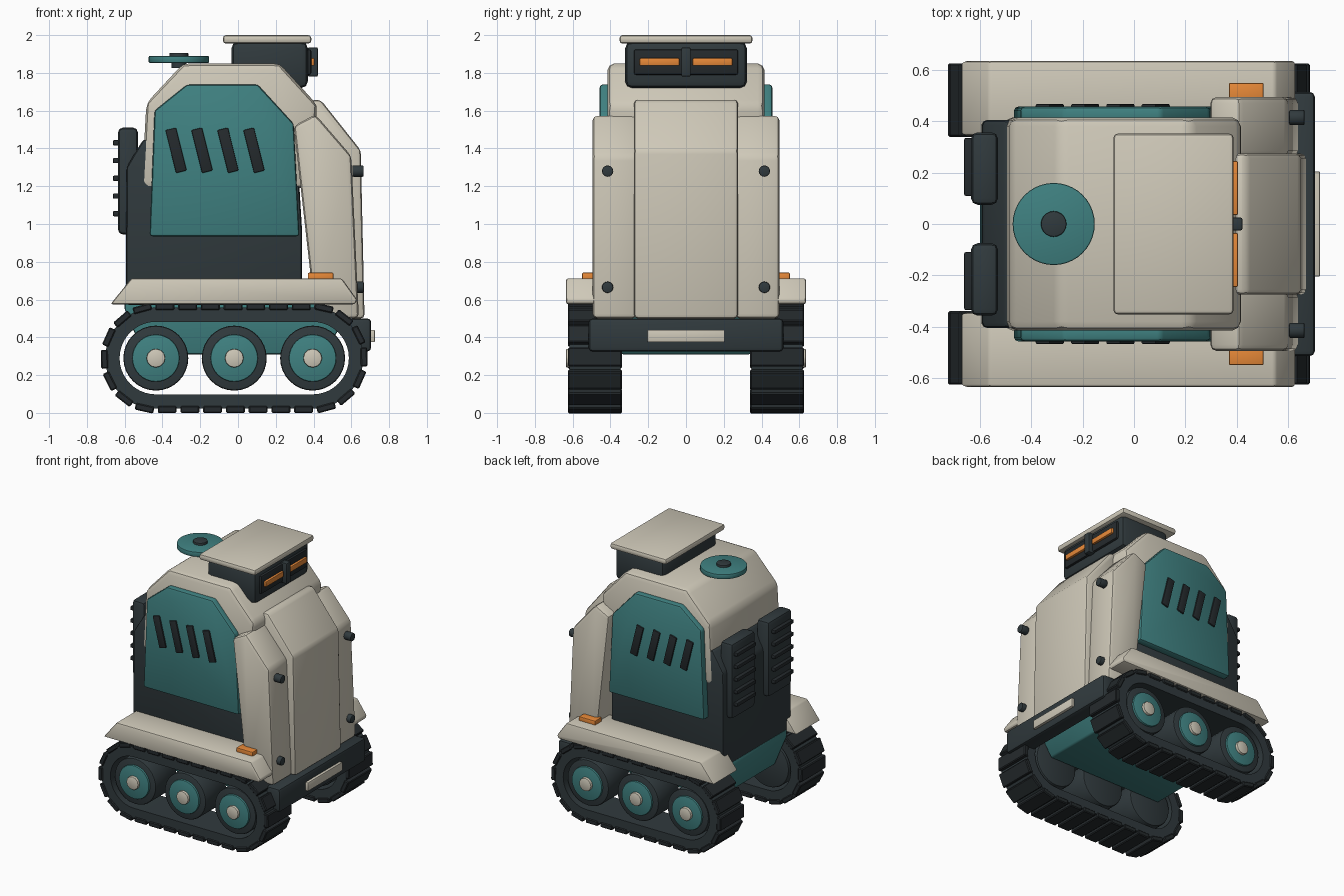
import bpy, bmesh, math
from mathutils import Matrix, Vector

if "Cube" in bpy.data.objects:
    bpy.data.objects.remove(bpy.data.objects["Cube"])


def material(name, rgb):
    m = bpy.data.materials.new(name)
    m.diffuse_color = (*rgb, 1)
    m.use_nodes = True
    m.node_tree.nodes["Principled BSDF"].inputs["Base Color"].default_value = m.diffuse_color
    return m


CREAM = material("cream", (0.62, 0.58, 0.48))
TEAL = material("teal", (0.05, 0.22, 0.22))
DARK = material("dark", (0.03, 0.042, 0.047))
BLACK = material("black", (0.018, 0.023, 0.026))
ORANGE = material("orange", (0.8, 0.25, 0.04))


def finish(bm, name, mat, bevel=0.0, seg=2):
    bmesh.ops.recalc_face_normals(bm, faces=bm.faces)
    if bevel:
        sharp = [e for e in bm.edges if e.calc_face_angle(0) > math.radians(25)]
        bmesh.ops.bevel(bm, geom=sharp, offset=bevel, segments=seg, profile=0.5,
                        affect='EDGES', clamp_overlap=True)
    me = bpy.data.meshes.new(name)
    bm.to_mesh(me)
    bm.free()
    me.materials.append(mat)
    ob = bpy.data.objects.new(name, me)
    bpy.context.collection.objects.link(ob)
    bpy.ops.object.select_all(action='DESELECT')
    ob.select_set(True)
    bpy.context.view_layer.objects.active = ob
    bpy.ops.object.shade_smooth_by_angle(angle=math.radians(32))
    return ob


def prism(name, pts, y0, y1, mat, bevel=0.0):
    """Extrude an x/z outline from y0 to y1."""
    bm = bmesh.new()
    a = [bm.verts.new((x, y0, z)) for x, z in pts]
    b = [bm.verts.new((x, y1, z)) for x, z in pts]
    bm.faces.new(a)
    bm.faces.new(b)
    for i in range(len(pts)):
        j = (i + 1) % len(pts)
        bm.faces.new((a[i], a[j], b[j], b[i]))
    return finish(bm, name, mat, bevel)


def box(name, x0, x1, y0, y1, z0, z1, mat, bevel=0.0):
    return prism(name, [(x0, z0), (x1, z0), (x1, z1), (x0, z1)], y0, y1, mat, bevel)


def disc(name, center, radius, depth, axis, mat, bevel=0.0, sides=32):
    bm = bmesh.new()
    rot = Vector((0, 0, 1)).rotation_difference(Vector(axis)).to_matrix().to_4x4()
    bmesh.ops.create_cone(bm, cap_ends=True, segments=sides, radius1=radius, radius2=radius,
                          depth=depth, matrix=Matrix.Translation(center) @ rot)
    return finish(bm, name, mat, bevel)


XA, XB, ZC = -0.435, 0.395, 0.29     # end wheel centres of the tracks


def stadium(r, s):
    """Point and angle at fraction s around a track loop of radius r."""
    L, A = XB - XA, math.pi * r
    d = (s % 1) * 2 * (L + A)
    if d < L:
        return XA + d, ZC - r, -math.pi / 2
    d -= L
    if d < A:
        t = d / r - math.pi / 2
        return XB + r * math.cos(t), ZC + r * math.sin(t), t
    d -= A
    if d < L:
        return XB - d, ZC + r, math.pi / 2
    t = (d - L) / r + math.pi / 2
    return XA + r * math.cos(t), ZC + r * math.sin(t), t


def loop_points(r, n=20):
    right = [-math.pi / 2 + math.pi * i / n for i in range(n + 1)]
    return ([(XB + r * math.cos(t), ZC + r * math.sin(t)) for t in right]
            + [(XA - r * math.cos(t), ZC - r * math.sin(t)) for t in right])


def track_belt(name, y0, y1):
    bm = bmesh.new()
    rings = [[bm.verts.new((x, y, z)) for x, z in loop_points(r)]
             for r, y in ((0.268, y0), (0.268, y1), (0.192, y1), (0.192, y0))]
    n = len(rings[0])
    for k in range(4):
        p, q = rings[k], rings[(k + 1) % 4]
        for i in range(n):
            j = (i + 1) % n
            bm.faces.new((p[i], p[j], q[j], q[i]))
    finish(bm, name, DARK)


def track_cleats(name, y, count=28):
    bm = bmesh.new()
    for i in range(count):
        x, z, t = stadium(0.272, (i + 0.5) / count)
        m = (Matrix.Translation((x, y, z)) @ Matrix.Rotation(-t, 4, 'Y')
             @ Matrix.Diagonal((0.036, 0.285, 0.1, 1)))
        bmesh.ops.create_cube(bm, size=1, matrix=m)
    finish(bm, name, BLACK, 0.006, 1)


# hull: chassis, dark core, cream upper shell
prism("chassis", [(-0.6, 0.6), (-0.6, 0.55), (-0.5, 0.31), (0.45, 0.31), (0.54, 0.45), (0.54, 0.6)],
      -0.345, 0.345, TEAL, 0.012)
prism("core_body", [(-0.595, 0.57), (0.34, 0.57), (0.34, 0.95), (0.31, 1.45), (-0.5, 1.45), (-0.555, 1.36), (-0.59, 1.3)],
      -0.405, 0.405, DARK, 0.02)
prism("upper_shell", [(-0.51, 1.19), (-0.485, 1.64), (-0.29, 1.85), (0.22, 1.85), (0.42, 1.63), (0.38, 1.19)],
      -0.415, 0.415, CREAM, 0.035)

# front armour
prism("front_center_plate", [(0.3, 1.55), (0.40, 1.66), (0.44, 1.655), (0.65, 1.39), (0.67, 0.5), (0.43, 0.5)],
      -0.275, 0.275, CREAM, 0.02)
box("bumper", 0.585, 0.705, -0.515, 0.515, 0.325, 0.5, DARK, 0.02)
box("bumper_plate", 0.69, 0.725, -0.205, 0.205, 0.375, 0.44, CREAM, 0.005)

for s, side in ((-1, "front"), (1, "back")):
    prism(f"{side}_shoulder_plate", [(0.295, 1.52), (0.41, 1.58), (0.6, 1.36), (0.64, 0.5), (0.41, 0.5)],
          s * 0.26, s * 0.495, CREAM, 0.025)
    for z in (0.665, 1.28):
        disc(f"{side}_bolt", (0.635, s * 0.415, z), 0.03, 0.06, (1, 0, 0), DARK, 0.006, 16)

    # side panel with slanted louvers
    prism(f"{side}_side_panel", [(-0.468, 0.935), (-0.442, 1.6), (-0.27, 1.738), (0.105, 1.738), (0.295, 1.53), (0.325, 0.935)],
          s * 0.39, s * 0.457, TEAL, 0.015)
    for i in range(4):
        cx, cz, t = -0.328 + 0.1375 * i, 1.39, math.radians(14)
        pts = [(cx + u * math.cos(t) - v * math.sin(t), cz + u * math.sin(t) + v * math.cos(t))
               for u, v in ((-0.029, -0.117), (0.029, -0.117), (0.029, 0.117), (-0.029, 0.117))]
        prism(f"{side}_louver", pts, s * 0.44, s * 0.468, BLACK, 0.006)

    # rear radiator with fins
    box(f"{side}_radiator", -0.635, -0.53, s * 0.075, s * 0.357, 0.945, 1.51, DARK, 0.025)
    for z in (1.055, 1.148, 1.242, 1.336, 1.43):
        box(f"{side}_radiator_fin", -0.662, -0.62, s * 0.11, s * 0.335, z - 0.014, z + 0.014, BLACK, 0.006)

    # fender and marker light
    prism(f"{side}_fender", [(-0.675, 0.575), (-0.565, 0.712), (0.55, 0.712), (0.63, 0.6), (0.62, 0.575)],
          s * 0.345, s * 0.635, CREAM, 0.012)
    box(f"{side}_marker_light", 0.37, 0.505, s * 0.47, s * 0.55, 0.70, 0.742, ORANGE, 0.005)

    # track and road wheels
    ya, yb = sorted((s * 0.347, s * 0.618))
    track_belt(f"{side}_track_belt", ya, yb)
    track_cleats(f"{side}_track_cleats", s * 0.4825)
    for x in (XA, (XA + XB) / 2, XB):
        disc(f"{side}_wheel_tire", (x, s * 0.475, ZC), 0.172, 0.25, (0, 1, 0), DARK, 0.012)
        disc(f"{side}_wheel_disc", (x, s * 0.595, ZC), 0.125, 0.04, (0, 1, 0), TEAL, 0.006)
        disc(f"{side}_wheel_hub", (x, s * 0.61, ZC), 0.05, 0.05, (0, 1, 0), CREAM, 0.006, 12)

# head: sensor box, visor, light bars, roof
box("head", -0.035, 0.37, -0.322, 0.322, 1.72, 1.965, DARK, 0.035)
box("visor", 0.35, 0.388, -0.275, 0.275, 1.79, 1.925, BLACK, 0.01)
for s in (-1, 1):
    box("light_bar", 0.37, 0.405, s * 0.035, s * 0.245, 1.838, 1.878, ORANGE, 0.005)
box("visor_post", 0.37, 0.423, -0.025, 0.025, 1.78, 1.935, DARK, 0.008)
box("head_roof", -0.08, 0.388, -0.352, 0.352, 1.955, 2.0, CREAM, 0.016)

# antenna dish
disc("antenna_dish", (-0.313, 0, 1.871), 0.16, 0.037, (0, 0, 1), TEAL, 0.006, 40)
disc("antenna_cap", (-0.313, 0, 1.888), 0.05, 0.036, (0, 0, 1), DARK, 0.005, 20)
disc("antenna_stem", (-0.313, 0, 1.845), 0.04, 0.04, (0, 0, 1), DARK, 0, 16)
